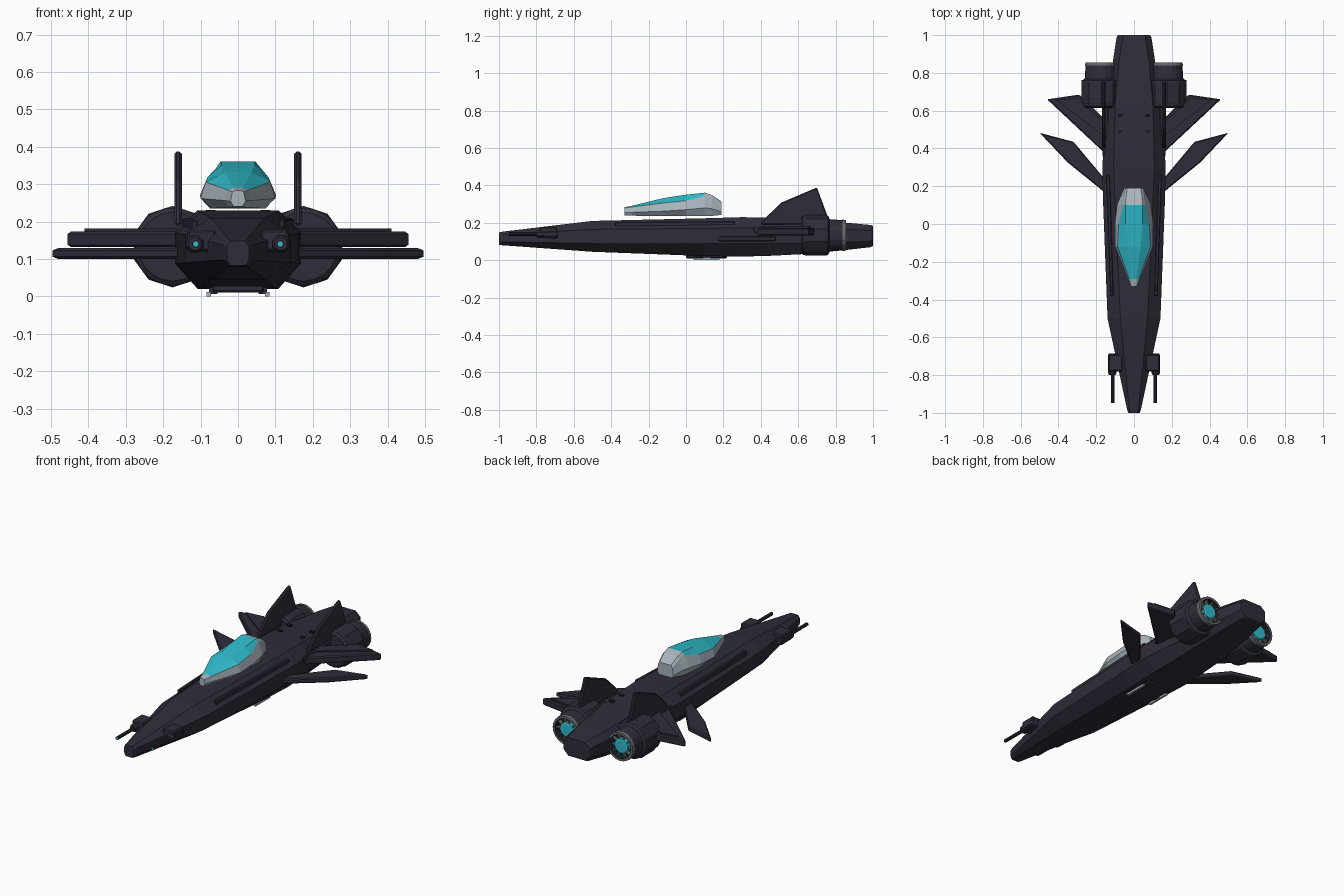
import bpy, bmesh, math
from mathutils import Vector

if "Cube" in bpy.data.objects:
    bpy.data.objects.remove(bpy.data.objects["Cube"])


def mat(name, rgb):
    m = bpy.data.materials.new(name)
    m.diffuse_color = (*rgb, 1)
    m.use_nodes = True
    m.node_tree.nodes["Principled BSDF"].inputs["Base Color"].default_value = m.diffuse_color
    return m


NAVY = mat("dark navy hull", (0.028, 0.026, 0.042))
GREY = mat("light grey metal", (0.40, 0.46, 0.51))
CYAN = mat("cyan glass", (0.03, 0.50, 0.60))
STEEL = mat("mid grey steel", (0.14, 0.15, 0.16))
BLACK = mat("black recess", (0.012, 0.012, 0.018))


def finish(name, bm, mats, mirror=False, bevel=0):
    bmesh.ops.recalc_face_normals(bm, faces=bm.faces)
    me = bpy.data.meshes.new(name)
    bm.to_mesh(me)
    bm.free()
    for m in mats:
        me.materials.append(m)
    ob = bpy.data.objects.new(name, me)
    bpy.context.collection.objects.link(ob)
    if bevel:
        b = ob.modifiers.new("bevel", "BEVEL")
        b.width, b.segments = bevel, 1
    if mirror:
        ob.modifiers.new("mirror", "MIRROR").use_mirror_merge = False
    return ob


def loft(rings):
    """Skin a list of closed rings and cap both ends."""
    bm = bmesh.new()
    vs = [[bm.verts.new(p) for p in r] for r in rings]
    n = len(vs[0])
    for a, b in zip(vs, vs[1:]):
        for i in range(n):
            j = (i + 1) % n
            bm.faces.new((a[i], a[j], b[j], b[i]))
    bm.faces.new(vs[0])
    bm.faces.new(vs[-1])
    return bm


def slab(name, pts, offset, bevel=0.006, m=NAVY):
    """Extrude a flat outline along an offset vector, mirrored in x."""
    off = Vector(offset)
    bm = loft([[Vector(p) for p in pts], [Vector(p) + off for p in pts]])
    return finish(name, bm, [m], True, bevel)


def box(name, lo, hi, m=NAVY, mirror=True, bevel=0):
    pts = [(lo[0], lo[1]), (hi[0], lo[1]), (hi[0], hi[1]), (lo[0], hi[1])]
    bm = loft([[(x, y, z) for x, y in pts] for z in (lo[2], hi[2])])
    return finish(name, bm, [m], mirror, bevel)


def lathe(name, cx, cz, prof, mats, n, phase=0):
    """Turn (y, radius, material) steps about an axis along y."""
    rings = [[(cx + r * math.cos(phase + math.tau * i / n), y,
               cz + r * math.sin(phase + math.tau * i / n)) for i in range(n)]
             for y, r, _ in prof]
    bm = loft(rings)
    bm.faces.ensure_lookup_table()
    for k in range(len(prof) - 1):
        for i in range(n):
            bm.faces[k * n + i].material_index = prof[k + 1][2]
    bm.faces[-2].material_index = prof[0][2]
    bm.faces[-1].material_index = prof[-1][2]
    return finish(name, bm, mats, True)


# Fuselage: eight-sided hull; y, half width, flat half width, z bottom/low/high/top
hull = [(-1.0, .030, .020, .083, .100, .132, .148),
        (-.985, .036, .024, .080, .098, .136, .152),
        (-.50, .140, .072, .045, .090, .165, .210),
        (.10, .163, .100, .022, .088, .170, .224),
        (.30, .168, .108, .020, .088, .172, .230),
        (.42, .160, .105, .022, .088, .172, .228),
        (.62, .138, .100, .032, .088, .172, .218),
        (.86, .112, .080, .055, .095, .165, .200),
        (.99, .092, .060, .070, .102, .158, .188),
        (1.0, .085, .055, .076, .106, .154, .182)]
rings = []
for y, w, f, zb, zl, zh, zt in hull:
    rings.append([(f, y, zb), (w, y, zl), (w, y, zh), (f, y, zt),
                  (-f, y, zt), (-w, y, zh), (-w, y, zl), (-f, y, zb)])
finish("fuselage", loft(rings), [NAVY])

# Cockpit: grey tub with glass above the rim, ahead of the rear hoop
tub = [(-.33, .012, .020, .015, .007, .240, .255, .279, .283),
       (-.29, .022, .034, .026, .012, .238, .256, .284, .291),
       (-.12, .070, .100, .087, .036, .235, .262, .306, .332),
       (.00, .075, .102, .082, .044, .235, .270, .318, .350),
       (.10, .070, .090, .058, .046, .235, .280, .344, .361),
       (.14, .060, .074, .054, .043, .237, .275, .335, .348),
       (.19, .040, .052, .046, .036, .242, .258, .300, .314)]
rings = []
for y, b, m, r, t, zb, zm, zr, zt in tub:
    right = [(b, y, zb), (m, y, zm), (r, y, zr), (t, y, zt)]
    rings.append(right + [(-x, yy, z) for x, yy, z in reversed(right)])
bm = loft(rings)
bm.faces.ensure_lookup_table()
for k in range(1, 4):
    for i in (2, 3, 4):
        bm.faces[k * 8 + i].material_index = 1
finish("cockpit", bm, [GREY, CYAN])

# Swept wings, two pairs
slab("front_wing", [(.13, .15, .10), (.165, .175, .10), (.35, .325, .10), (.50, .483, .10),
                    (.32, .435, .10), (.165, .25, .10), (.13, .21, .10)], (0, 0, .029))
slab("rear_wing", [(.12, .35, .132), (.155, .375, .132), (.46, .66, .132),
                   (.29, .685, .132), (.165, .565, .132), (.12, .52, .132)], (0, 0, .041))
slab("rear_wing_plate", [(.14, .45, .173), (.41, .655, .173), (.30, .668, .173),
                         (.15, .53, .173)], (0, 0, .008), 0)

# Upright tail fins
slab("tail_fin", [(.15, .40, .19), (.15, .42, .222), (.15, .51, .308), (.15, .70, .389),
                  (.15, .755, .24), (.15, .77, .19)], (.02, 0, 0))

# Engines with grey nozzle rim and glowing core
CX, CZ = .175, .133
lathe("engine", CX, CZ, [(.615, .092, 0), (.625, .104, 0), (.76, .104, 0), (.768, .086, 0),
                         (.838, .081, 0), (.838, .084, 1), (.855, .082, 1), (.855, .069, 1),
                         (.825, .064, 2), (.825, .044, 2), (.845, .042, 3), (.848, .034, 3)],
      [NAVY, STEEL, BLACK, CYAN], 20, math.radians(18))
# Ten-sided cowl panels wrapped round the engine
lathe("engine_cowl", CX, CZ, [(.63, .104, 0), (.64, .109, 0), (.75, .109, 0), (.76, .104, 0)],
      [NAVY], 10, math.radians(18))
# Radial vanes inside the nozzle
for k in range(10):
    a = math.tau * k / 10
    d, s = Vector((math.cos(a), 0, math.sin(a))), Vector((-math.sin(a), 0, math.cos(a)))
    c = Vector((CX, .828, CZ))
    slab("nozzle_vane", [c + d * .042 - s * .004, c + d * .068 - s * .004,
                         c + d * .068 + s * .004, c + d * .042 + s * .004],
         (0, .018, 0), 0, STEEL)
# Pylons tying engines to the hull
box("engine_pylon", (.06, .60, .09), (.14, .80, .175))

# Nose guns
lathe("gun_body", .115, .14, [(-.80, .018, 0), (-.79, .024, 0), (-.70, .025, 0),
                              (-.685, .020, 0)], [NAVY], 8, math.pi / 8)
lathe("gun_barrel", .113, .14, [(-.947, .007, 1), (-.947, .010, 0), (-.79, .010, 0)],
      [NAVY, CYAN], 10)
box("gun_mount", (.06, -.78, .12), (.135, -.69, .178), bevel=.006)

# Belly plate and grey landing skids
box("belly_plate", (-.07, .00, .010), (.07, .22, .035), mirror=False, bevel=.006)
box("skid", (.072, .04, .0), (.084, .18, .012), GREY)
box("skid_arm", (.055, .09, .006), (.078, .13, .022), NAVY)

# Shoulder rails and dorsal vents
slab("shoulder_rail", [(.108, -.38, .17), (.125, -.38, .17), (.148, .26, .175),
                       (.128, .26, .175)], (0, 0, .034), .004)
for y in (.49, .575):
    box("dorsal_vent", (.060, y - .008, .215), (.085, y + .008, .231), BLACK)
# Thin rails along the sides beside the fins
box("side_rail", (.135, .36, .148), (.166, .66, .180), bevel=.004)
